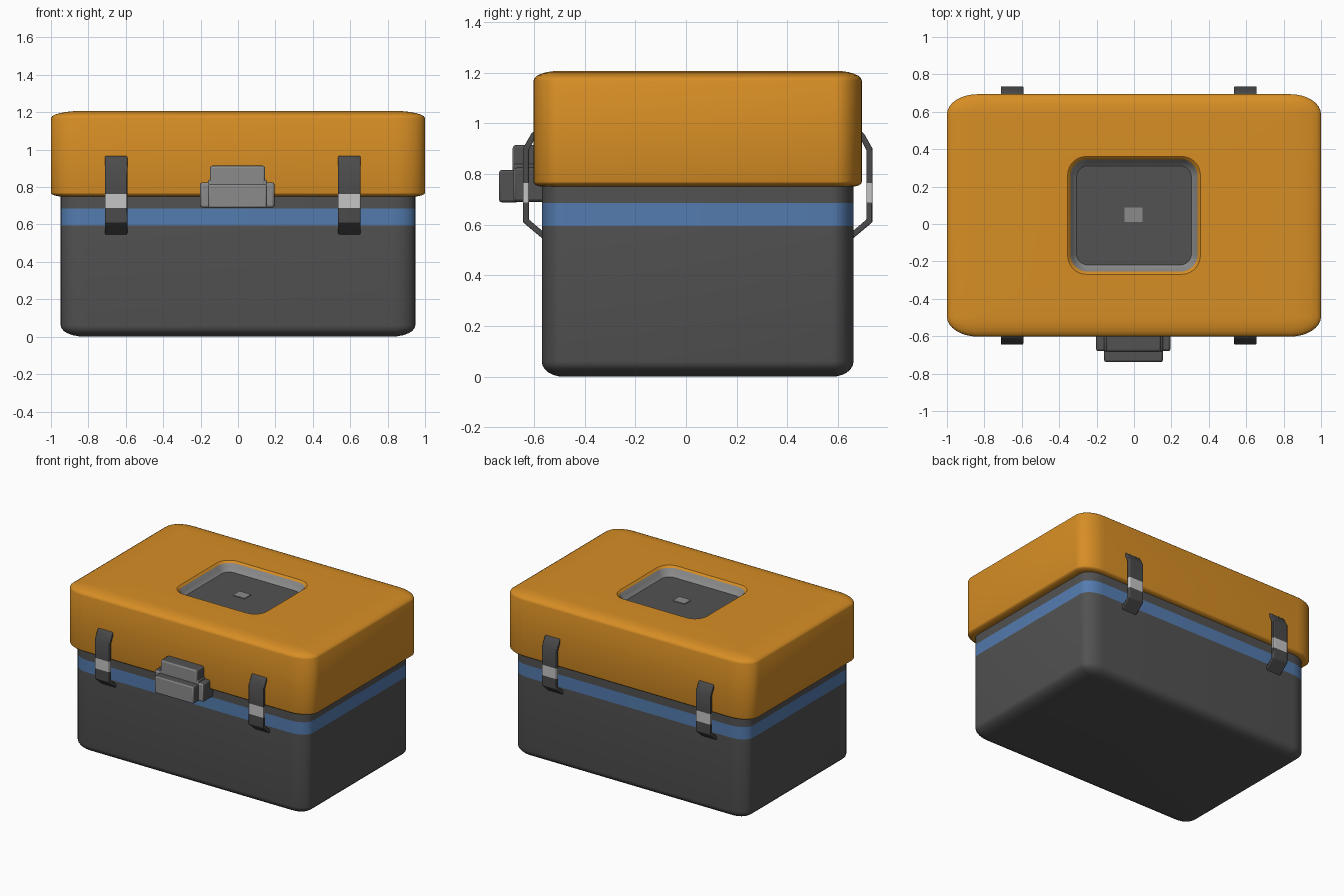
import bpy, bmesh, math

if "Cube" in bpy.data.objects:
    bpy.data.objects.remove(bpy.data.objects["Cube"])

def mat(name, r, g, b):
    m = bpy.data.materials.new(name)
    m.diffuse_color = (r, g, b, 1)
    m.use_nodes = True
    m.node_tree.nodes["Principled BSDF"].inputs["Base Color"].default_value = m.diffuse_color
    return m

ORANGE = mat("orange", 0.68, 0.27, 0.018)
DARK = mat("dark_grey", 0.084, 0.084, 0.084)
BLUE = mat("blue", 0.088, 0.20, 0.43)
STRAP = mat("strap_grey", 0.07, 0.07, 0.07)
GREY = mat("mid_grey", 0.26, 0.26, 0.26)
LIGHT = mat("light_grey", 0.56, 0.56, 0.56)
CY = 0.046  # centre of the box in y


def finish(name, bm, mats, bevel=0):
    bmesh.ops.recalc_face_normals(bm, faces=bm.faces)
    me = bpy.data.meshes.new(name)
    bm.to_mesh(me)
    bm.free()
    for m in mats:
        me.materials.append(m)
    ob = bpy.data.objects.new(name, me)
    bpy.context.collection.objects.link(ob)
    if bevel:
        mod = ob.modifiers.new("bevel", 'BEVEL')
        mod.width, mod.segments, mod.limit_method = bevel, 2, 'ANGLE'
    bpy.ops.object.select_all(action='DESELECT')
    ob.select_set(True)
    bpy.context.view_layer.objects.active = ob
    bpy.ops.object.shade_smooth_by_angle(angle=math.radians(35))
    return ob


def ring(bm, hx, hy, rx, ry, z, n=8):
    """Rounded rectangle with elliptical corners."""
    rx, ry = max(rx, 0.004), max(ry, 0.004)
    vs = []
    for q, (sx, sy) in enumerate(((1, 1), (-1, 1), (-1, -1), (1, -1))):
        for k in range(n + 1):
            a = (q + k / n) * math.pi / 2
            vs.append(bm.verts.new((sx * (hx - rx) + rx * math.cos(a),
                                    CY + sy * (hy - ry) + ry * math.sin(a), z)))
    return vs


def loft(name, rings, bands, caps, mats):
    bm = bmesh.new()
    loops = [ring(bm, *r) for r in rings]
    n = len(loops[0])
    for i, (a, b) in enumerate(zip(loops, loops[1:])):
        for k in range(n):
            f = bm.faces.new((a[k], a[(k + 1) % n], b[(k + 1) % n], b[k]))
            f.material_index = bands(i)
    for loop, m in zip((loops[0], loops[-1]), caps):
        bm.faces.new(loop).material_index = m
    return finish(name, bm, mats)


def rounded(hx, hy, rx, ry, z_side, dz, fx=1.0, steps=6):
    """Rings curving from the side wall (at z_side) to the flat cap (z_side + dz)."""
    out = []
    for k in range(steps + 1):
        t = k / steps * math.pi / 2
        i = (1 - math.cos(t)) * fx
        out.append((hx - rx * i, hy - ry * i, rx * (1 - i), ry * (1 - i),
                    z_side + dz * math.sin(t)))
    return out


# body: rounded bottom, straight walls with a blue stripe
bx, by, brx, bry = 0.948, 0.615, 0.13, 0.085
body = rounded(bx, by, brx, bry, 0.06, -0.06)[::-1]
low = len(body)
body += [(bx, by, brx, bry, z) for z in (0.595, 0.685, 0.80)]
loft("body", body, lambda i: 1 if i == low else 0, (0, 0), [DARK, BLUE])

# lid: overhanging shell, rounded top, with a sunken grey-walled tray
lx, ly, lrx, lry = 1.0, 0.648, 0.165, 0.107
lid = rounded(lx, ly, lrx, lry, 0.77, -0.02, 0.35)[::-1]
lid += rounded(lx, ly, lrx, lry, 1.168, 0.039)
lid += [(0.355, 0.315, 0.10, 0.10, 1.207), (0.34, 0.30, 0.09, 0.09, 1.195)]
top = len(lid)
lid += [(0.332, 0.292, 0.085, 0.085, 1.17), (0.307, 0.265, 0.06, 0.06, 1.145)]
loft("lid", lid, lambda i: 1 if i >= top - 1 else 0, (0, 2), [ORANGE, GREY, DARK])


def box(name, x, y, z, mats, bevel):
    bm = bmesh.new()
    bmesh.ops.create_cube(bm, size=1)
    for v in bm.verts:
        v.co = [lo + (c + 0.5) * (hi - lo) for c, (lo, hi) in zip(v.co, (x, y, z))]
    bm.normal_update()
    for f in bm.faces:  # front faces take the second colour
        f.material_index = len(mats) - 1 if f.normal.y < -0.5 else 0
    return finish(name, bm, mats, bevel)


# small plate on the tray floor
box("tray_plate", (-0.05, 0.045), (0.012, 0.088), (1.14, 1.15), [GREY], 0)

# front latch: stepped back plate, shoulders and raised front plate
LATCH = [DARK, GREY]
box("latch_base", (-0.203, 0.195), (-0.68, -0.55), (0.69, 0.825), LATCH, 0.012)
box("latch_shoulder", (-0.16, 0.155), (-0.682, -0.56), (0.70, 0.84), LATCH, 0.01)
box("latch_tab", (-0.15, 0.145), (-0.684, -0.56), (0.72, 0.914), LATCH, 0.012)
box("latch_front", (-0.16, 0.155), (-0.738, -0.66), (0.688, 0.815), LATCH, 0.01)

# straps: bowed clips bridging lid and body, front and back
OUTER = [(0.643, 0.968), (0.655, 0.962), (0.69, 0.90), (0.69, 0.764),
         (0.69, 0.687), (0.69, 0.61), (0.610, 0.543)]
INNER = [(0.635, 0.945), (0.645, 0.935), (0.666, 0.893), (0.666, 0.764),
         (0.666, 0.687), (0.666, 0.62), (0.610, 0.573)]


def strap(name, cx, side):
    bm = bmesh.new()
    rows = []
    for (do, zo), (di, zi) in zip(OUTER, INNER):
        rows.append([bm.verts.new((cx + s * 0.06, CY + side * d, z))
                     for s, d, z in ((-1, do, zo), (1, do, zo), (1, di, zi), (-1, di, zi))])
    for i, (a, b) in enumerate(zip(rows, rows[1:])):
        for k in range(4):
            f = bm.faces.new((a[k], a[(k + 1) % 4], b[(k + 1) % 4], b[k]))
            f.material_index = 1 if i == 3 else 0  # light middle segment
    bm.faces.new(rows[0])
    bm.faces.new(rows[-1])
    finish(name, bm, [STRAP, LIGHT], 0.005)


for place, side in (("front", -1), ("back", 1)):
    for hand, cx in (("left", -0.652), ("right", 0.595)):
        strap(f"{place}_{hand}_strap", cx, side)
